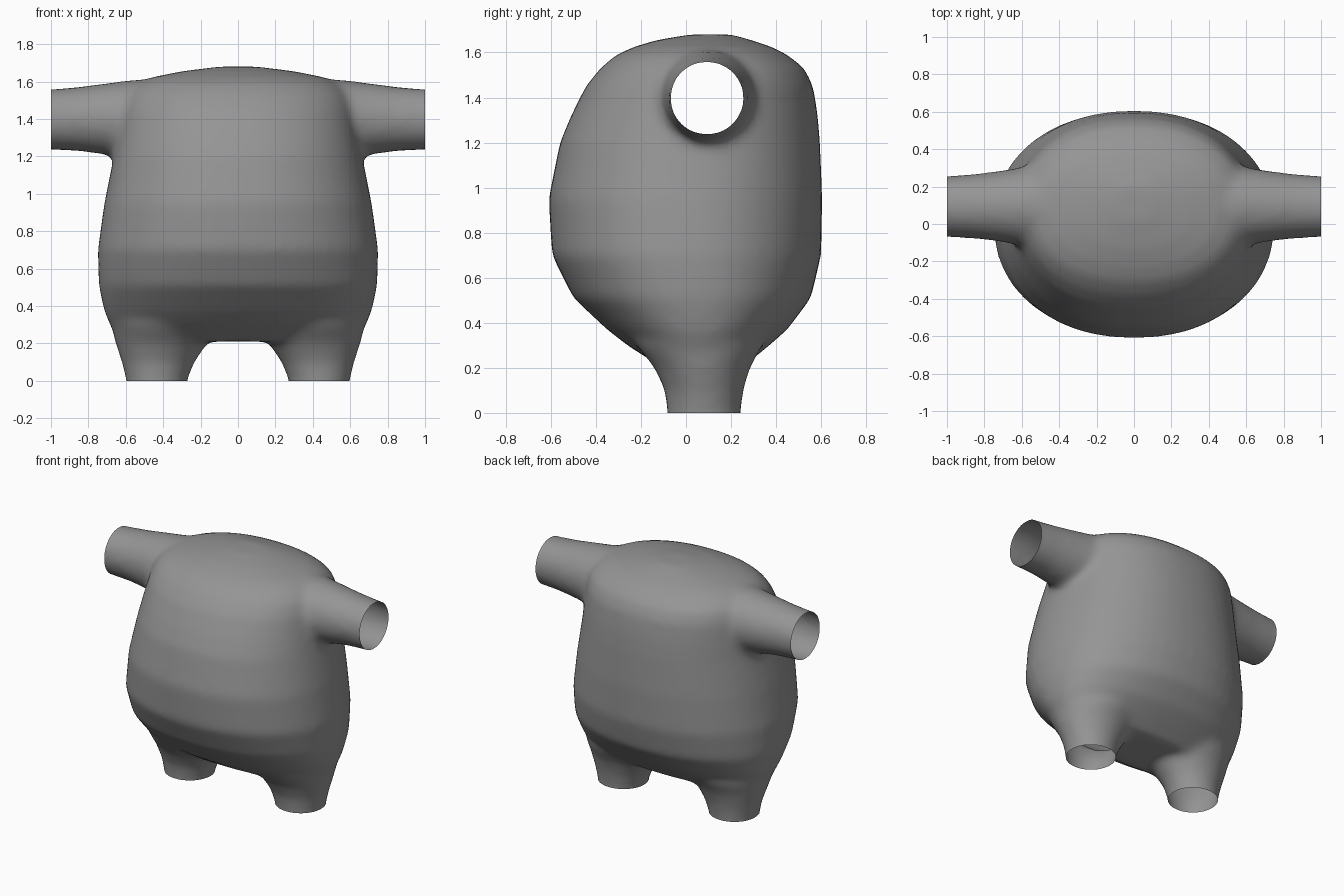
import bpy, bmesh, math
from mathutils import Vector

cube = bpy.data.objects.get("Cube")
if cube:
    bpy.data.objects.remove(cube, do_unlink=True)

grey = bpy.data.materials.new("plain_grey")
grey.use_nodes = True
colour = (0.3, 0.3, 0.3, 1)
grey.diffuse_color = colour
grey.node_tree.nodes["Principled BSDF"].inputs["Base Color"].default_value = colour

SEGMENTS = 48
bm = bmesh.new()


def rounded(v, power):
    return math.copysign(abs(v) ** (2 / power), v)


def loft(rings, place, power=2.0):
    """Closed tube through rings of (position, centre u, centre v, radius u, radius v)."""
    loops = []
    for t, cu, cv, ru, rv in rings:
        loop = []
        for i in range(SEGMENTS):
            a = math.tau * i / SEGMENTS
            u = cu + ru * rounded(math.cos(a), power)
            v = cv + rv * rounded(math.sin(a), power)
            loop.append(bm.verts.new(place(t, u, v)))
        loops.append(loop)
    faces = [bm.faces.new(loops[0]), bm.faces.new(loops[-1])]
    for low, high in zip(loops, loops[1:]):
        for i in range(SEGMENTS):
            j = (i + 1) % SEGMENTS
            faces.append(bm.faces.new((low[i], low[j], high[j], high[i])))
    bmesh.ops.recalc_face_normals(bm, faces=faces)


# Barrel torso: height, half width, front y, back y
torso = [
    (0.21, 0.60, -0.12, 0.26), (0.30, 0.685, -0.26, 0.37),
    (0.37, 0.715, -0.35, 0.45), (0.51, 0.745, -0.50, 0.555),
    (0.70, 0.75, -0.595, 0.60), (0.95, 0.715, -0.61, 0.605),
    (1.20, 0.665, -0.56, 0.595), (1.32, 0.645, -0.51, 0.585),
    (1.45, 0.625, -0.445, 0.565), (1.53, 0.60, -0.38, 0.525),
    (1.59, 0.54, -0.31, 0.45), (1.625, 0.45, -0.23, 0.38),
    (1.655, 0.30, -0.13, 0.29), (1.68, 0.10, 0.02, 0.20),
]
loft([(z, 0, (f + b) / 2, w, (b - f) / 2) for z, w, f, b in torso],
     lambda t, u, v: (u, v, t), power=2.2)

# Flared arms and legs, made a little too long and trimmed later
arm = [
    (0.30, 0.09, 1.37, 0.18, 0.18), (0.45, 0.09, 1.39, 0.22, 0.225),
    (0.55, 0.095, 1.395, 0.22, 0.215), (0.65, 0.095, 1.40, 0.20, 0.198),
    (0.75, 0.095, 1.40, 0.185, 0.185), (0.85, 0.095, 1.40, 0.173, 0.172),
    (1.00, 0.093, 1.397, 0.163, 0.162), (1.12, 0.093, 1.397, 0.163, 0.162),
]
leg = [
    (-0.12, 0.435, 0.08, 0.162, 0.163), (0.0, 0.435, 0.08, 0.162, 0.163),
    (0.10, 0.427, 0.08, 0.195, 0.175), (0.20, 0.41, 0.072, 0.245, 0.212),
    (0.30, 0.39, 0.06, 0.29, 0.28), (0.45, 0.36, 0.05, 0.30, 0.30),
]
for side in (1, -1):
    loft(arm, lambda t, u, v: (side * t, u, v))
    loft(leg, lambda t, u, v: (side * u, v, t))

mesh = bpy.data.meshes.new("torso_parts")
bm.to_mesh(mesh)
bm.free()
body = bpy.data.objects.new("torso_with_open_limbs", mesh)
bpy.context.collection.objects.link(body)

# Fuse the parts into one skin with soft joints
remesh = body.modifiers.new("fuse", "REMESH")
remesh.mode = "VOXEL"
remesh.voxel_size = 0.025
smooth = body.modifiers.new("soften", "SMOOTH")
smooth.factor = 0.5
smooth.iterations = 9
skin = bpy.data.meshes.new_from_object(
    body.evaluated_get(bpy.context.evaluated_depsgraph_get()))
body.modifiers.clear()

# Trim the limb ends to leave open cuffs
bm = bmesh.new()
bm.from_mesh(skin)
for point, normal in (((1, 0, 0), (1, 0, 0)), ((-1, 0, 0), (-1, 0, 0)),
                      ((0, 0, 0), (0, 0, -1))):
    bmesh.ops.bisect_plane(bm, geom=bm.verts[:] + bm.edges[:] + bm.faces[:],
                           plane_co=Vector(point), plane_no=Vector(normal),
                           clear_outer=True)
for face in bm.faces:
    face.smooth = True
    face.material_index = 0
bm.to_mesh(skin)
bm.free()
skin.materials.clear()
skin.materials.append(grey)
body.data = skin
